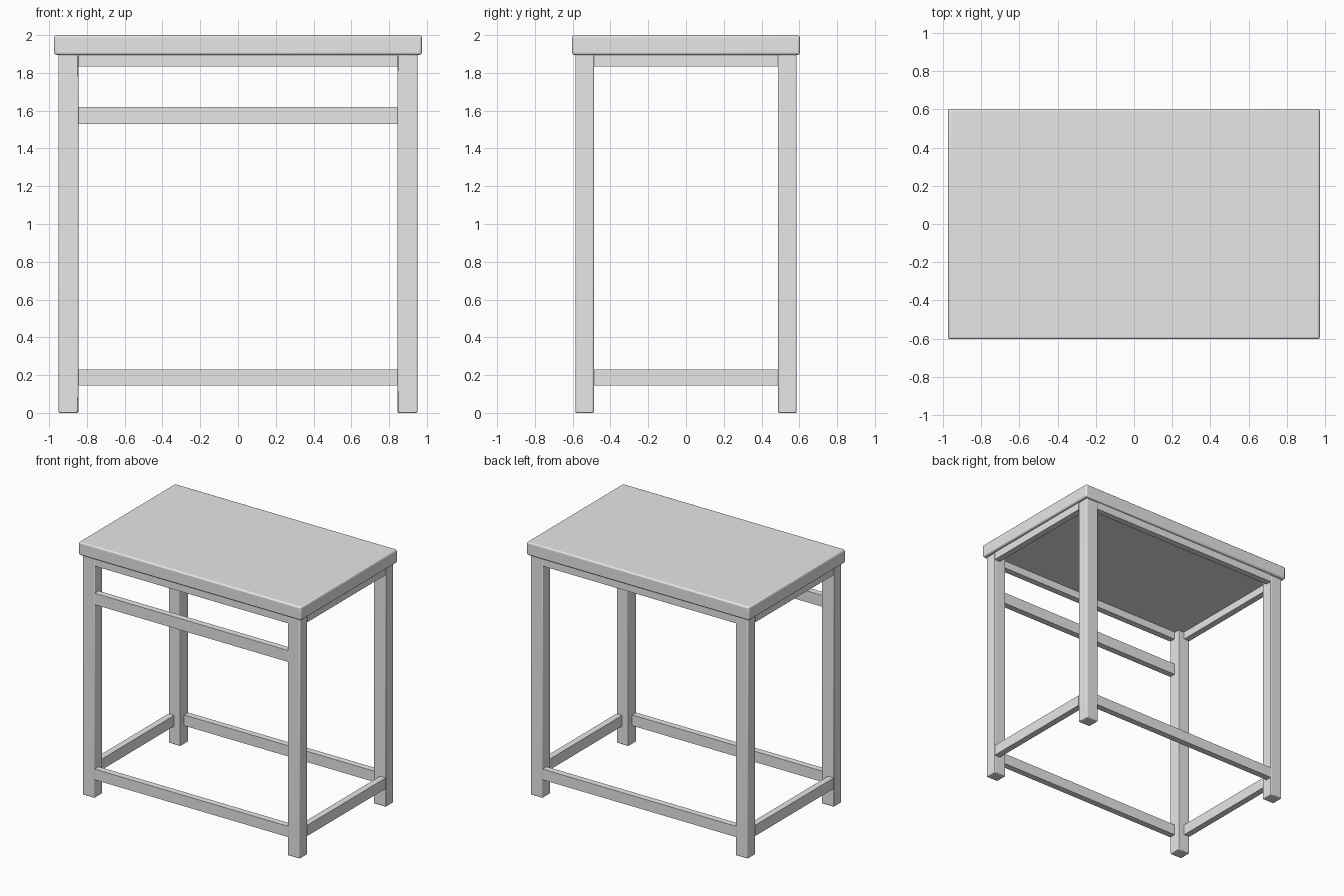
import bpy

# Remove the default cube
cube = bpy.data.objects.get("Cube")
if cube:
    bpy.data.objects.remove(cube, do_unlink=True)

grey = bpy.data.materials.new("light_grey")
grey.use_nodes = True
colour = (0.8, 0.8, 0.8, 1.0)
grey.diffuse_color = colour
grey.node_tree.nodes["Principled BSDF"].inputs["Base Color"].default_value = colour


def box(name, low, high, bevel=0.0, segments=2):
    """Axis-aligned box between two corners, with optionally rounded edges."""
    centre = [(a + b) / 2 for a, b in zip(low, high)]
    bpy.ops.mesh.primitive_cube_add(size=1, location=centre)
    obj = bpy.context.object
    obj.name = name
    obj.scale = [b - a for a, b in zip(low, high)]
    bpy.ops.object.transform_apply(location=False, rotation=False, scale=True)
    obj.data.materials.append(grey)
    if bevel:
        mod = obj.modifiers.new("rounded_edges", "BEVEL")
        mod.width = bevel
        mod.segments = segments
        bpy.ops.object.shade_smooth_by_angle()
    return obj


LEG_X, LEG_Y = 0.95, 0.585            # outer faces of the frame
IN_X, IN_Y = 0.845, 0.488             # inner faces of the legs
UNDER = 1.895                         # underside of the top
RAIL = 0.05                           # rail thickness
TOP_BAND, MID_BAND, LOW_BAND = (1.835, UNDER), (1.53, 1.62), (0.145, 0.23)

# Table top
box("table_top", (-0.973, -0.603, UNDER), (0.973, 0.603, 2.0), 0.012, 3)

# Legs
for sx, side in ((1, "left"), (-1, "right")):
    for sy, end in ((-1, "front"), (1, "back")):
        xs = sorted((sx * IN_X, sx * LEG_X))
        ys = sorted((sy * IN_Y, sy * LEG_Y))
        box(f"{end}_{side}_leg", (xs[0], ys[0], 0), (xs[1], ys[1], UNDER), 0.006)


# Rails between the legs, flush with their outer faces
def long_rail(name, sy, band):
    ys = sorted((sy * LEG_Y, sy * (LEG_Y - RAIL)))
    box(name, (-IN_X, ys[0], band[0]), (IN_X, ys[1], band[1]))


def side_rail(name, sx, band):
    xs = sorted((sx * LEG_X, sx * (LEG_X - RAIL)))
    box(name, (xs[0], -IN_Y, band[0]), (xs[1], IN_Y, band[1]))


for level, band in (("upper", TOP_BAND), ("lower", LOW_BAND)):
    long_rail(f"front_{level}_rail", -1, band)
    long_rail(f"back_{level}_rail", 1, band)
    side_rail(f"left_{level}_rail", 1, band)
    side_rail(f"right_{level}_rail", -1, band)
long_rail("front_middle_rail", -1, MID_BAND)
